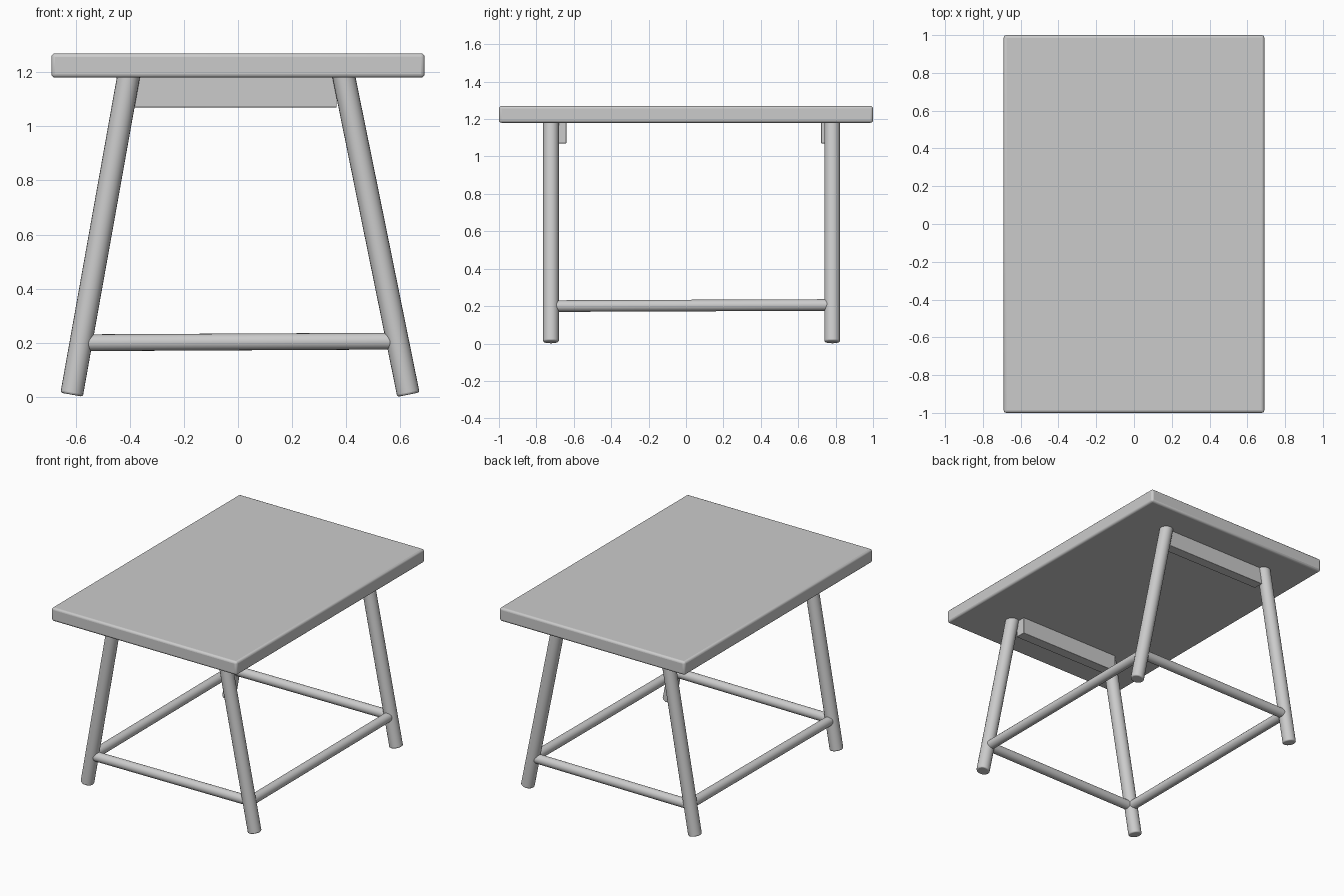
import bpy
from mathutils import Vector

if "Cube" in bpy.data.objects:
    bpy.data.objects.remove(bpy.data.objects["Cube"])


def finish(obj, name, bevel):
    obj.name = name
    mod = obj.modifiers.new("soft_edges", 'BEVEL')
    mod.width = bevel
    mod.segments = 3
    mod.limit_method = 'ANGLE'
    mod.angle_limit = 0.9
    bpy.ops.object.shade_smooth_by_angle()
    return obj


def rod(name, a, b, radius):
    a, b = Vector(a), Vector(b)
    d = b - a
    bpy.ops.mesh.primitive_cylinder_add(
        vertices=20, radius=radius, depth=d.length, location=(a + b) / 2,
        rotation=d.to_track_quat('Z', 'Y').to_euler())
    return finish(bpy.context.object, name, 0.008)


def box(name, lo, hi, bevel):
    lo, hi = Vector(lo), Vector(hi)
    bpy.ops.mesh.primitive_cube_add(size=1, location=(lo + hi) / 2)
    obj = bpy.context.object
    obj.scale = hi - lo
    bpy.ops.object.transform_apply(location=False, rotation=False, scale=True)
    return finish(obj, name, bevel)


# Table top slab
box("table_top", (-0.69, -1, 1.18), (0.69, 1, 1.27), 0.014)

# Splayed round legs: foot x and head x for each side
sides = {"left": (-0.615, -0.402), "right": (0.63, 0.388)}
ends = {"front": -0.722, "back": 0.782}
for end, y in ends.items():
    for side, (foot, head) in sides.items():
        rod(f"{end}_{side}_leg", (foot, y, 0.008), (head, y, 1.2), 0.042)


def leg_x(side, z):
    foot, head = sides[side]
    return foot + (head - foot) * z / 1.2


# Aprons under the top, joining each leg pair
box("front_apron", (-0.385, -0.71, 1.07), (0.365, -0.64, 1.19), 0.003)
box("back_apron", (-0.385, 0.722, 1.07), (0.365, 0.79, 1.19), 0.003)

# Low stretchers running around all four legs
z = 0.203
for end, y in ends.items():
    rod(f"{end}_stretcher", (leg_x("left", z), y, z - 0.003),
        (leg_x("right", z), y, z + 0.003), 0.031)
for side in sides:
    x = leg_x(side, z)
    rod(f"{side}_stretcher", (x, ends["front"], z - 0.003),
        (x, ends["back"], z + 0.003), 0.031)
